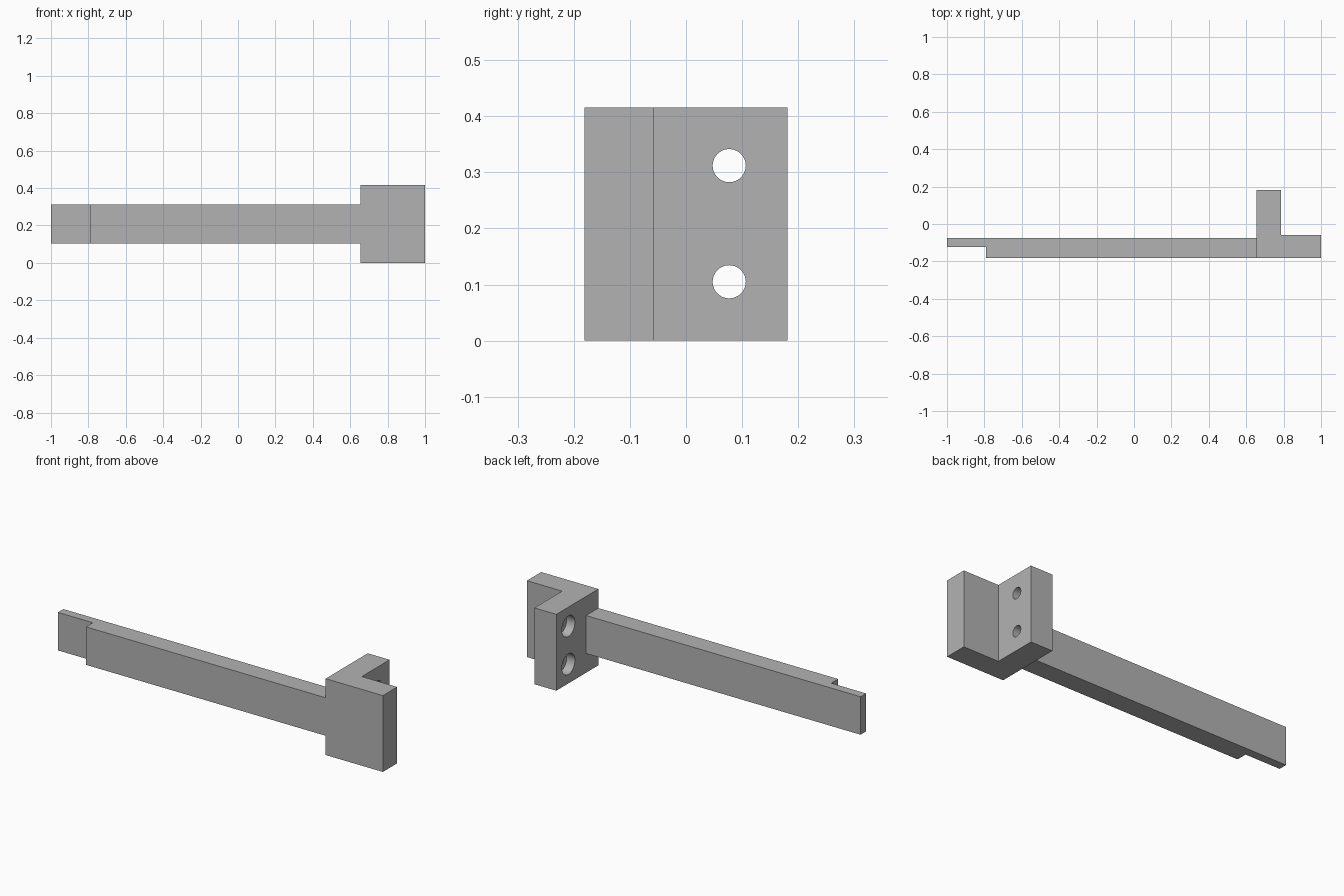
import bpy
import bmesh
from math import pi
from mathutils import Matrix, Vector

if "Cube" in bpy.data.objects:
    bpy.data.objects.remove(bpy.data.objects["Cube"], do_unlink=True)

grey = bpy.data.materials.new("plain grey")
grey.use_nodes = True
grey.diffuse_color = (0.45, 0.45, 0.45, 1)
grey.node_tree.nodes["Principled BSDF"].inputs["Base Color"].default_value = grey.diffuse_color

HEIGHT = 0.416
FRONT, BACK = -0.181, 0.181
ARM_BACK = -0.075
WEB_X, WEB_END = 0.655, 0.787
HOLE_Y = 0.077
HOLES_Z = (0.105, 0.312)


def add_object(name, bm):
    bmesh.ops.recalc_face_normals(bm, faces=bm.faces)
    mesh = bpy.data.meshes.new(name)
    bm.to_mesh(mesh)
    bm.free()
    mesh.materials.append(grey)
    obj = bpy.data.objects.new(name, mesh)
    bpy.context.collection.objects.link(obj)
    return obj


def extrude_plan(name, outline, z0, z1):
    """Raise a plan outline from z0 to z1."""
    bm = bmesh.new()
    face = bm.faces.new([bm.verts.new((x, y, z0)) for x, y in outline])
    raised = bmesh.ops.extrude_face_region(bm, geom=[face])["geom"]
    bmesh.ops.translate(bm, vec=Vector((0, 0, z1 - z0)),
                        verts=[v for v in raised if isinstance(v, bmesh.types.BMVert)])
    return add_object(name, bm)


def bore(name, radius, x0, x1, z):
    """Cylinder along x, used as a cutter."""
    bm = bmesh.new()
    place = Matrix.Translation(((x0 + x1) / 2, HOLE_Y, z)) @ Matrix.Rotation(pi / 2, 4, "Y")
    bmesh.ops.create_cone(bm, cap_ends=True, segments=48, radius1=radius,
                          radius2=radius, depth=x1 - x0, matrix=place)
    obj = add_object(name, bm)
    obj.hide_render = True
    return obj


def combine(target, tool, operation):
    """Apply a boolean and discard the tool."""
    mod = target.modifiers.new(operation.title(), "BOOLEAN")
    mod.operation, mod.object, mod.solver = operation, tool, "EXACT"
    bpy.context.view_layer.objects.active = target
    bpy.ops.object.modifier_apply(modifier=mod.name)
    bpy.data.objects.remove(tool, do_unlink=True)


# L-shaped mounting bracket
bracket = extrude_plan("arm_bracket", [
    (WEB_X, FRONT), (1, FRONT), (1, -0.058), (WEB_END, -0.058),
    (WEB_END, BACK), (WEB_X, BACK)], 0, HEIGHT)

# Long arm with a thinned tip, merged into the bracket
arm = extrude_plan("arm", [
    (-1, -0.122), (-0.79, -0.122), (-0.79, FRONT), (WEB_X + 0.04, FRONT),
    (WEB_X + 0.04, ARM_BACK), (-1, ARM_BACK)], HOLES_Z[0], HOLES_Z[1])
combine(bracket, arm, "UNION")

# Counterbored screw holes, wide on the arm side
for z in HOLES_Z:
    combine(bracket, bore("screw_hole", 0.0295, WEB_X - 0.1, WEB_END + 0.1, z), "DIFFERENCE")
    combine(bracket, bore("screw_head_recess", 0.056, WEB_X - 0.1, WEB_X + 0.05, z), "DIFFERENCE")

bpy.ops.object.select_all(action="DESELECT")
bracket.select_set(True)
bpy.context.view_layer.objects.active = bracket
bpy.ops.object.shade_smooth_by_angle(angle=pi / 6)
